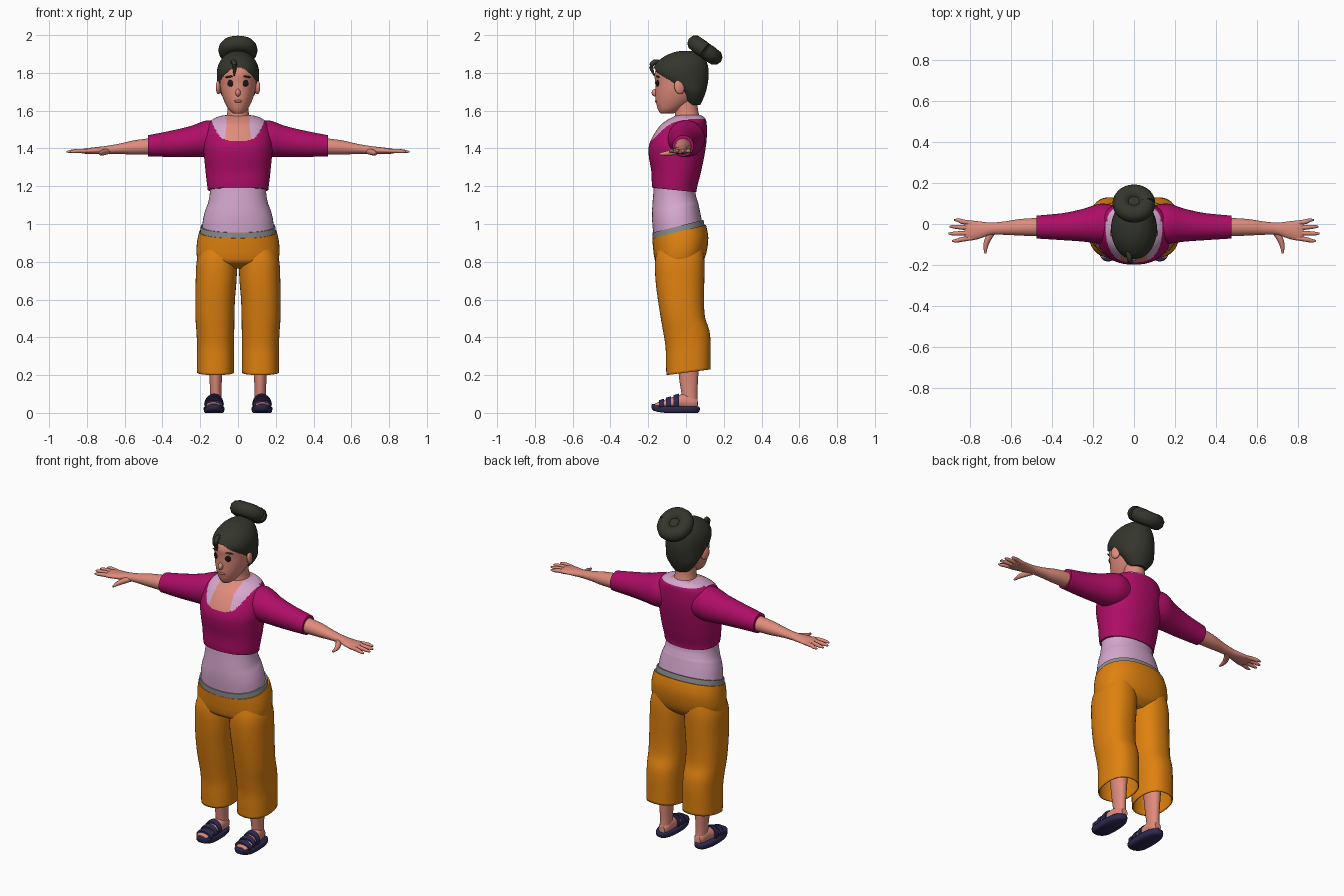
import bpy, bmesh, math
from mathutils import Vector, Matrix

if "Cube" in bpy.data.objects:
    bpy.data.objects.remove(bpy.data.objects["Cube"])


def material(name, rgb):
    m = bpy.data.materials.new(name)
    m.diffuse_color = (*rgb, 1)
    m.use_nodes = True
    m.node_tree.nodes["Principled BSDF"].inputs["Base Color"].default_value = m.diffuse_color
    return m


SKIN = material("skin", (0.74, 0.26, 0.20))
HAIR = material("dark_hair", (0.034, 0.037, 0.026))
MAGENTA = material("magenta_knit", (0.43, 0.004, 0.135))
LAVENDER = material("lavender_cotton", (0.67, 0.39, 0.62))
ORANGE = material("orange_cloth", (0.74, 0.22, 0.005))
GREY = material("grey_band", (0.26, 0.26, 0.26))
NAVY = material("navy_rubber", (0.027, 0.022, 0.08))
BLACK = material("black", (0.01, 0.008, 0.008))
LIP = material("lip", (0.55, 0.15, 0.12))


def finish(name, bm, mats, mirror=False, solid=0, angle=50):
    bmesh.ops.recalc_face_normals(bm, faces=bm.faces)
    me = bpy.data.meshes.new(name)
    bm.to_mesh(me)
    bm.free()
    ob = bpy.data.objects.new(name, me)
    bpy.context.collection.objects.link(ob)
    for m in mats:
        me.materials.append(m)
    bpy.ops.object.select_all(action='DESELECT')
    ob.select_set(True)
    bpy.context.view_layer.objects.active = ob
    bpy.ops.object.shade_smooth_by_angle(angle=math.radians(angle))
    if solid:
        ob.modifiers.new("thickness", 'SOLIDIFY').thickness = solid
    if mirror:
        ob.modifiers.new("mirror", 'MIRROR')
    return ob


def catmull(rings, sub):
    """Smoothly interpolate ring parameters."""
    out, last = [], len(rings) - 1
    for i in range(last):
        a, b, c, d = (rings[max(0, min(last, j))] for j in (i - 1, i, i + 1, i + 2))
        for s in range(sub):
            t = s / sub
            out.append([0.5 * (2*q + (r-p)*t + (2*p-5*q+4*r-s_)*t*t + (3*q-p-3*r+s_)*t**3)
                        for p, q, r, s_ in zip(a, b, c, d)])
    return out + [list(rings[-1])]


def loft(name, rings, mats, axis='z', n=32, sub=4, power=2.0, caps=(True, True),
         warp=None, rule=None, drop=None, **kw):
    """Rings are (position, centre a, centre b, radius a, radius b) along an axis."""
    bm = bmesh.new()
    loops = []
    for t, ca, cb, ra, rb in catmull(rings, sub):
        loop = []
        for k in range(n):
            c, s = math.cos(2*math.pi*k/n), math.sin(2*math.pi*k/n)
            a = ca + ra * math.copysign(abs(c) ** (2/power), c)
            b = cb + rb * math.copysign(abs(s) ** (2/power), s)
            p = Vector({'z': (a, b, t), 'x': (t, a, b), 'y': (a, t, b)}[axis])
            loop.append(bm.verts.new(warp(p) if warp else p))
        loops.append(loop)
    for u, v in zip(loops, loops[1:]):
        for k in range(n):
            bm.faces.new((u[k], u[(k+1) % n], v[(k+1) % n], v[k]))
    for use, loop in zip(caps, (loops[0], loops[-1])):
        if use:
            bm.faces.new(loop)
    if rule:
        for f in bm.faces:
            f.material_index = rule(f.calc_center_median())
    if drop:
        bad = [f for f in bm.faces if drop(f.calc_center_median())]
        bmesh.ops.delete(bm, geom=bad, context='FACES')
    return finish(name, bm, mats, **kw)


def body(name, rings, mats, **kw):
    """Loft along z from (z, half width, front y, back y)."""
    return loft(name, [(z, 0, (f+b)/2, w, (b-f)/2) for z, w, f, b in rings], mats, **kw)


def blob(name, loc, size, mat, rot=(0, 0, 0), mirror=False):
    bm = bmesh.new()
    bmesh.ops.create_uvsphere(bm, u_segments=20, v_segments=12, radius=1)
    r = Matrix.LocRotScale(Vector(loc), None, None)
    for ang, ax in zip(rot, 'XYZ'):
        r = r @ Matrix.Rotation(ang, 4, ax)
    bm.transform(r @ Matrix.Diagonal((*size, 1)))
    return finish(name, bm, [mat], mirror)


def tube(name, pts, mat, mirror=False):
    """Tapered round tube through (x, y, z, radius) points."""
    path = [Vector(p) for p in catmull([p[:3] for p in pts], 4)]
    radii = [r[0] for r in catmull([(p[3],) for p in pts], 4)]
    bm, loops = bmesh.new(), []
    for i, (p, r) in enumerate(zip(path, radii)):
        d = path[min(i+1, len(path)-1)] - path[max(i-1, 0)]
        q = d.to_track_quat('Z', 'Y')
        loops.append([bm.verts.new(p + q @ Vector((r*math.cos(k*math.pi/5), r*math.sin(k*math.pi/5), 0)))
                      for k in range(10)])
    for u, v in zip(loops, loops[1:]):
        for k in range(10):
            bm.faces.new((u[k], u[(k+1) % 10], v[(k+1) % 10], v[k]))
    bm.faces.new(loops[0])
    bm.faces.new(loops[-1])
    return finish(name, bm, [mat], mirror)


# Head, neck and face
loft("head", [(1.585, 0, -.1, .025, .035), (1.605, 0, -.088, .048, .06), (1.65, 0, -.06, .073, .1),
              (1.7, 0, -.042, .09, .12), (1.75, 0, -.035, .097, .128), (1.8, 0, -.035, .098, .13),
              (1.85, 0, -.03, .083, .105), (1.88, 0, -.02, .045, .06)], [SKIN], n=40)
loft("neck", [(1.5, 0, .01, .085, .08), (1.55, 0, .008, .068, .07), (1.59, 0, .004, .057, .062),
              (1.64, 0, 0, .055, .06), (1.7, 0, 0, .055, .06)], [SKIN])
blob("ears", (.102, -.035, 1.725), (.014, .028, .038), SKIN, (.2, 0, .3), True)
blob("nose", (0, -.162, 1.695), (.014, .02, .02), SKIN, (-.3, 0, 0))
blob("lips", (0, -.157, 1.65), (.024, .007, .007), LIP)
blob("eyes", (.04, -.151, 1.745), (.017, .006, .018), BLACK, (0, 0, .35), True)
blob("eyebrows", (.045, -.151, 1.78), (.025, .006, .005), HAIR, (0, .15, .38), True)


# Hair cap with a face opening, bun and loose strand
def face_opening(c):
    edge = -.075 + max(0, 1.75 - c.z) * .8
    return c.z < 1.83 - .07 * (c.x / .09) ** 2 and c.y < edge or c.z < 1.74 and c.y < edge


body("hair", [(1.63, .045, .0, .075), (1.66, .072, -.02, .09), (1.7, .096, -.05, .105),
              (1.75, .109, -.13, .116), (1.8, .112, -.172, .12), (1.845, .103, -.162, .114),
              (1.885, .078, -.118, .096), (1.91, .042, -.06, .065), (1.917, .008, -.01, .02)],
     [HAIR], n=96, sub=8, drop=face_opening)
ring = []
for k in range(13):
    a = 2 * math.pi * k / 12
    ring.append((.062 * math.cos(a), .1 + .062 * math.sin(a) * .81,
                 1.92 - .062 * math.sin(a) * .58, .043))
tube("hair_bun", ring, HAIR)
blob("bun_core", (0, .1, 1.92), (.05, .05, .027), HAIR, (-.62, 0, 0))
tube("loose_strand", [(-.03, -.135, 1.855, .012), (-.022, -.166, 1.858, .013),
                      (-.018, -.184, 1.832, .012), (-.02, -.168, 1.785, .003)], HAIR)


# Cropped top with scoop neckline over the chest and tank straps
def neckline(c):
    x = abs(c.x)
    if c.y < .01:
        inside = c.z > 1.44 + .11 * (x / .14) ** 4
    else:
        inside = c.z > 1.555 and x < .13
    if not inside:
        return 0
    return 2 if x > .062 + max(0, 1.5 - c.z) * .2 or c.y > .06 else 1


def hem_tilt(p):
    p.z -= .1 * (p.y + .06) * max(0, min(1, (1.3 - p.z) / .12))
    return p


body("cropped_top", [(1.18, .16, -.178, .055), (1.21, .164, -.181, .06), (1.28, .172, -.184, .08),
                     (1.36, .18, -.197, .097), (1.41, .184, -.197, .105), (1.46, .18, -.178, .11),
                     (1.52, .165, -.138, .11), (1.55, .14, -.1, .106), (1.57, .1, -.062, .09),
                     (1.578, .05, -.04, .07)],
     [MAGENTA, SKIN, LAVENDER], n=128, sub=10, power=2.2, warp=hem_tilt, rule=neckline)
loft("sleeves", [(.08, 0, 1.45, .085, .085), (.16, .002, 1.452, .098, .097), (.25, -.006, 1.437, .08, .082),
                 (.35, -.013, 1.425, .066, .07), (.476, -.015, 1.414, .056, .056)],
     [MAGENTA], axis='x', mirror=True)

# Arms, hands and fingers
loft("forearms", [(.44, -.015, 1.412, .046, .045), (.55, -.016, 1.405, .041, .038),
                  (.63, -.02, 1.398, .033, .027), (.70, -.023, 1.392, .03, .021),
                  (.76, -.03, 1.388, .043, .018), (.81, -.032, 1.386, .05, .014),
                  (.83, -.032, 1.385, .044, .009)], [SKIN], axis='x', n=24, mirror=True)
for i, (y0, y1, tip) in enumerate([(.004, .019, .88), (-.02, -.013, .902),
                                   (-.044, -.047, .907), (-.068, -.082, .89)]):
    tube(f"finger_{i + 1}", [(.79, y0, 1.386, .011), (.84, (y0+y1)/2, 1.387, .0115),
                             (tip - .02, y1, 1.384, .009), (tip, y1, 1.382, .004)], SKIN, True)
tube("thumb", [(.685, -.03, 1.386, .015), (.71, -.065, 1.38, .016),
               (.725, -.105, 1.374, .012), (.727, -.143, 1.37, .005)], SKIN, True)


# Tank, waistband and trousers
def waist_tilt(p):
    p.z += .25 * (p.y + .175) * max(0, min(1, (p.z - .8) / .12)) * max(0, min(1, (1.15 - p.z) / .1))
    return p


body("tank", [(.93, .192, -.172, .088), (1.0, .184, -.178, .075), (1.05, .171, -.18, .065),
              (1.1, .158, -.178, .059), (1.18, .148, -.172, .05), (1.25, .15, -.17, .06)],
     [LAVENDER], power=2.2, n=48, warp=waist_tilt)
body("waistband", [(.915, .202, -.177, .1), (.955, .197, -.178, .092)], [GREY],
     power=2.2, n=48, warp=waist_tilt)
body("trouser_hips", [(.765, .1, -.1, .05), (.795, .2, -.155, .085), (.83, .219, -.169, .108),
                      (.88, .217, -.175, .118), (.925, .205, -.178, .105)],
     [ORANGE], power=2.3, n=48, warp=waist_tilt)


def cuff_tilt(p):
    p.z += .128 * (p.y + .105) * max(0, min(1, (.55 - p.z) / .2))
    return p


loft("trouser_legs", [(.87, .108, -.03, .09, .12), (.8, .112, -.033, .107, .131),
                      (.7, .116, -.032, .108, .129), (.6, .121, -.027, .105, .122),
                      (.5, .122, -.016, .103, .117), (.42, .12, .002, .1, .121),
                      (.345, .119, .011, .098, .119), (.27, .119, .012, .098, .118),
                      (.2, .119, .013, .098, .117)], [ORANGE], n=40, power=2.3,
     caps=(True, False), warp=cuff_tilt, mirror=True, solid=.006)

# Lower legs, feet and sandals
loft("lower_legs", [(.04, .118, .022, .03, .042), (.1, .118, .018, .03, .042),
                    (.18, .118, .014, .033, .05), (.3, .118, .012, .042, .058),
                    (.42, .118, .012, .045, .06)], [SKIN], n=24, mirror=True)
foot = [(-.165, .13, .04, .03, .01), (-.12, .129, .046, .042, .02), (-.06, .125, .055, .041, .032),
        (0, .12, .06, .036, .043), (.04, .118, .055, .031, .036), (.062, .118, .05, .02, .024)]
loft("feet", foot, [SKIN], axis='y', n=24, mirror=True)
for i, (y, z, rx, rz) in enumerate([(-.13, .042, .047, .029), (-.093, .047, .049, .037),
                                    (-.052, .053, .047, .045)]):
    loft(f"sandal_strap_{i + 1}", [(y - .014, .127, z, rx, rz - .004), (y, .127, z, rx + .003, rz),
                                   (y + .014, .126, z, rx, rz + .004)],
         [NAVY], axis='y', n=24, mirror=True)


def toe_lift(p):
    p.z += 2.2 * max(0, -.1 - p.y) ** 2
    return p


loft("sandal_soles", [(0, .127, -.055, .046, .118), (.008, .127, -.055, .053, .126),
                      (.026, .127, -.055, .055, .128), (.034, .127, -.055, .05, .122)],
     [NAVY], n=40, power=2.4, warp=toe_lift, mirror=True)
